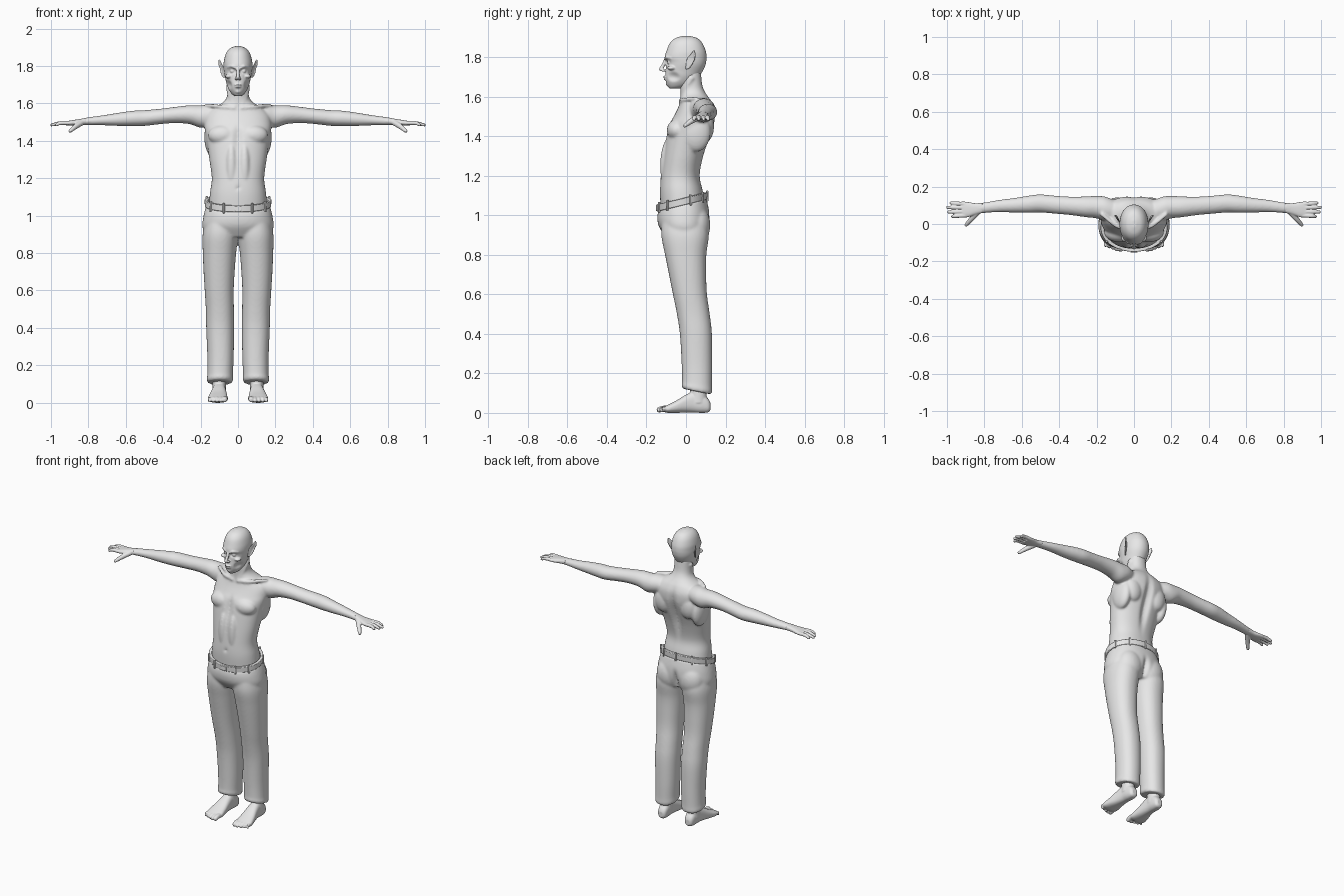
import bpy, bmesh, math
from mathutils import Vector, Matrix

cube = bpy.data.objects.get("Cube")
if cube:
    bpy.data.objects.remove(cube, do_unlink=True)

grey = bpy.data.materials.new("light_grey")
grey.use_nodes = True
grey.diffuse_color = (0.8, 0.8, 0.8, 1)
grey.node_tree.nodes["Principled BSDF"].inputs["Base Color"].default_value = (0.8, 0.8, 0.8, 1)


def spline(a, b, c, d, t):
    return 0.5 * (2 * b + (c - a) * t + (2 * a - 5 * b + 4 * c - d) * t * t
                  + (3 * b - a - 3 * c + d) * t ** 3)


def loft(bm, rings, power=2.0, segs=48, steps=5):
    """Smooth capped skin over rings given as (centre, axis_u, axis_v)."""
    full = []
    last = len(rings) - 1
    for i in range(last):
        near = [rings[max(0, min(last, i + k))] for k in (-1, 0, 1, 2)]
        for s in range(steps):
            full.append([spline(*[r[j] for r in near], s / steps) for j in range(3)])
    full.append(rings[-1])
    loops = []
    for c, u, v in full:
        loop = []
        for k in range(segs):
            a = math.tau * k / segs
            p = [math.copysign(abs(f) ** (2 / power), f) for f in (math.cos(a), math.sin(a))]
            loop.append(bm.verts.new(c + u * p[0] + v * p[1]))
        loops.append(loop)
    for lo, hi in zip(loops, loops[1:]):
        for k in range(segs):
            n = (k + 1) % segs
            bm.faces.new((lo[k], lo[n], hi[n], hi[k]))
    bm.faces.new(loops[0])
    bm.faces.new(loops[-1])


def flat_ring(z, x0, x1, y0, y1, tilt=0.0):
    mid, half = (y0 + y1) / 2, (y1 - y0) / 2
    return (Vector(((x0 + x1) / 2, mid, z)), Vector(((x1 - x0) / 2, 0, 0)),
            Vector((0, half, half * tilt)))


def tube(bm, points, radii, squash=1.0, segs=16):
    """Round limb through points; squash thins it along its second axis."""
    pts = [Vector(p) for p in points]
    d = (pts[-1] - pts[0]).normalized()
    side = Vector((0, 1, 0)) if abs(d.y) < 0.7 else Vector((1, 0, 0))
    u = (side - d * side.dot(d)).normalized()
    v = d.cross(u) * squash
    rings = [(p, u * r, v * r) for p, r in zip(pts, radii)]
    rings.append((pts[-1] + d * radii[-1] * 0.7, u * radii[-1] * 0.5, v * radii[-1] * 0.5))
    loft(bm, rings, segs=segs)


def blob(bm, centre, size):
    m = Matrix.Translation(centre) @ Matrix.Diagonal((*size, 1))
    bmesh.ops.create_uvsphere(bm, u_segments=24, v_segments=16, radius=1, matrix=m)


def dent(bm, centre, size, push):
    for v in bm.verts:
        d = sum(((v.co[i] - centre[i]) / size[i]) ** 2 for i in range(3))
        if d < 1:
            v.co += Vector(push) * (1 - d) ** 2


def mirror(bm):
    got = bmesh.ops.duplicate(bm, geom=bm.verts[:] + bm.edges[:] + bm.faces[:])
    for e in got["geom"]:
        if isinstance(e, bmesh.types.BMVert):
            e.co.x = -e.co.x


def finish(bm, name, voxel=0.0, relax=5):
    bmesh.ops.recalc_face_normals(bm, faces=bm.faces[:])
    me = bpy.data.meshes.new(name)
    bm.to_mesh(me)
    bm.free()
    me.materials.append(grey)
    ob = bpy.data.objects.new(name, me)
    bpy.context.collection.objects.link(ob)
    if voxel:
        fuse = ob.modifiers.new("fuse", "REMESH")
        fuse.mode, fuse.voxel_size, fuse.use_smooth_shade = "VOXEL", voxel, True
        soft = ob.modifiers.new("soften", "SMOOTH")
        soft.factor, soft.iterations = 0.5, relax
    return ob


# Torso, neck and arms fused into one skin
bm = bmesh.new()
arm = [(.08, .06, 1.535, .055, .045), (.15, .08, 1.535, .065, .058), (.2, .09, 1.53, .06, .06),
       (.26, .092, 1.54, .055, .05), (.34, .097, 1.538, .049, .043), (.42, .103, 1.53, .048, .041),
       (.5, .11, 1.522, .048, .042), (.56, .106, 1.52, .046, .041), (.64, .1, 1.515, .039, .035),
       (.72, .096, 1.51, .033, .027), (.8, .087, 1.505, .028, .021), (.85, .08, 1.5, .027, .016)]
loft(bm, [(Vector(a[:3]), Vector((0, a[3], 0)), Vector((0, 0, a[4]))) for a in arm])
blob(bm, (.08, -.045, 1.43), (.08, .052, .055))
blob(bm, (.09, .1, 1.45), (.06, .042, .08))
blob(bm, (.14, .05, 1.42), (.04, .075, .1))
blob(bm, (.035, -.085, 1.25), (.035, .046, .14))
tube(bm, [(.015, -.028, 1.575), (.09, -.012, 1.583), (.17, .05, 1.59)], [.011, .011, .01])
tube(bm, [(.054, .03, 1.7), (.04, 0, 1.64), (.014, -.025, 1.575)], [.013, .014, .01])
mirror(bm)
core = [(.98, .15, -.125, .1), (1.04, .155, -.128, .098), (1.12, .15, -.132, .085),
        (1.2, .14, -.127, .07), (1.3, .153, -.115, .09), (1.4, .168, -.1, .125),
        (1.46, .178, -.085, .143), (1.5, .178, -.062, .148), (1.54, .168, -.042, .145),
        (1.575, .135, -.03, .13), (1.6, .088, -.028, .112), (1.625, .064, -.028, .095),
        (1.66, .056, -.03, .082), (1.73, .054, -.03, .075)]
loft(bm, [flat_ring(z, -w, w, f, b) for z, w, f, b in core], power=2.2, segs=80, steps=6)
dent(bm, (0, .13, 1.36), (.04, .1, .26), (0, -.025, 0))
dent(bm, (0, -.1, 1.42), (.03, .06, .12), (0, .014, 0))
dent(bm, (0, -.13, 1.15), (.012, .03, .012), (0, .012, 0))
finish(bm, "torso_and_arms", .006, 9)

# Head with sunken eyes, ridged brow and narrow jaw
bm = bmesh.new()
skull = [(1.64, .016, -.083, -.03), (1.65, .032, -.09, 0), (1.67, .047, -.1, .04),
         (1.7, .06, -.105, .066), (1.73, .067, -.102, .085), (1.755, .073, -.1, .097),
         (1.775, .076, -.1, .102), (1.798, .077, -.108, .104), (1.83, .075, -.099, .1),
         (1.87, .063, -.082, .083), (1.895, .042, -.055, .058), (1.907, .012, -.018, .02)]
loft(bm, [flat_ring(z, -w, w, f, b) for z, w, f, b in skull], power=2.1, segs=80, steps=8)
for s in (1, -1):
    dent(bm, (s * .03, -.1, 1.772), (.024, .05, .018), (0, .024, 0))
    dent(bm, (s * .054, -.07, 1.7), (.03, .05, .03), (-s * .01, .008, 0))
for s in (1, -1):
    blob(bm, (s * .03, -.082, 1.773), (.013, .013, .011))
    blob(bm, (s * .05, -.073, 1.745), (.019, .022, .011))
    blob(bm, (s * .009, -.115, 1.732), (.009, .011, .007))
    tube(bm, [(s * .01, -.104, 1.79), (s * .032, -.098, 1.799), (s * .056, -.075, 1.794)],
         [.007, .008, .005])
tube(bm, [(0, -.102, 1.79), (0, -.115, 1.76), (0, -.127, 1.737)], [.008, .009, .01])
blob(bm, (0, -.1, 1.7), (.021, .016, .005))
blob(bm, (0, -.098, 1.688), (.018, .016, .006))
blob(bm, (0, -.082, 1.665), (.02, .02, .014))
finish(bm, "head", .004, 4)

# Pointed ears with a raised rim
for side, s in (("left", 1), ("right", -1)):
    bm = bmesh.new()
    bowl = [(.072, .004, 1.738, .007), (.078, .012, 1.762, .015), (.084, .022, 1.79, .019),
            (.092, .033, 1.812, .012), (.1, .04, 1.833, .003)]
    loft(bm, [(Vector((s * x, y, z)), Vector((s * .005, r * .3, 0)), Vector((s * r * .4, r, 0)))
              for x, y, z, r in bowl], segs=24)
    tube(bm, [(s * x, y + r * .95, z) for x, y, z, r in [(.077, .006, 1.74, .006)]
              + [(x + .009, y, z, r) for x, y, z, r in bowl[1:4]] + bowl[4:]],
         [.004, .005, .005, .005, .003])
    finish(bm, side + "_ear", .0028, 3)

# Hands
finger_tips = [(.04, .972), (.064, .992), (.089, .998), (.112, .98)]
for side, s in (("left", 1), ("right", -1)):
    bm = bmesh.new()
    palm = [(.81, .086, 1.505, .027, .018), (.85, .08, 1.5, .031, .016),
            (.89, .077, 1.496, .041, .014), (.92, .077, 1.494, .043, .011)]
    loft(bm, [(Vector((s * x, y, z)), Vector((0, h, 0)), Vector((0, 0, t)))
              for x, y, z, h, t in palm], power=2.5)
    for y, tip in finger_tips:
        root = .077 + (y - .077) * .85
        tube(bm, [(s * .9, root, 1.495), (s * .95, (root + y) / 2, 1.495), (s * tip, y, 1.485)],
             [.011, .0105, .008])
    tube(bm, [(s * .835, .066, 1.498), (s * .868, .028, 1.477), (s * .898, -.006, 1.452)],
         [.016, .014, .009])
    finish(bm, side + "_hand", .0035, 3)

# Bare feet
for side, s in (("left", 1), ("right", -1)):
    bm = bmesh.new()
    sole = [(.124, .098, .016, .015, .05), (.112, .098, .028, .003, .072), (.08, .099, .034, 0, .1),
            (.04, .1, .035, .002, .108), (0, .102, .04, .002, .092), (-.05, .106, .049, 0, .062),
            (-.09, .108, .054, 0, .042), (-.115, .108, .045, .006, .03)]
    loft(bm, [(Vector((s * x, y, (lo + hi) / 2)), Vector((h, 0, 0)), Vector((0, 0, (hi - lo) / 2)))
              for y, x, h, lo, hi in sole], power=2.5)
    tube(bm, [(s * .1, .062, .05), (s * .1, .062, .11), (s * .098, .06, .2)], [.044, .042, .042], .85, 32)
    for i in range(5):
        x = .07 + .0205 * i
        r = .0145 if i == 0 else .0115 - .0006 * i
        tip = -.138 + .007 * max(0, i - 1)
        tube(bm, [(s * x, -.085, .022), (s * x, -.115, .022), (s * (x + .001), tip, r + .001)],
             [r, r, r * .95])
    finish(bm, side + "_foot", .004, 3)

# Trousers: two legs fused to the seat
bm = bmesh.new()
leg = [(.99, .005, .17, -.12, .1), (.9, .0, .189, -.125, .115), (.8, .01, .188, -.106, .103),
       (.7, .018, .184, -.086, .102), (.6, .023, .178, -.066, .106), (.5, .022, .172, -.046, .12),
       (.4, .021, .17, -.031, .131), (.25, .023, .164, -.022, .133)]
hem = [(.15, .027, .164, -.02, .132, -.1), (.125, .026, .167, -.023, .133, -.2),
       (.108, .032, .163, -.017, .127, -.2)]
loft(bm, [flat_ring(*r) for r in leg + hem], power=2.2)
blob(bm, (.08, .055, .95), (.085, .068, .1))
mirror(bm)
seat = [(1.055, .17, -.14, .103, .25), (1.0, .184, -.145, .118, .1),
        (.94, .19, -.136, .117, 0), (.885, .17, -.1, .09, 0)]
loft(bm, [flat_ring(z, -w, w, f, b, t) for z, w, f, b, t in seat], power=2.2, segs=64)
dent(bm, (0, .13, .93), (.03, .08, .1), (0, -.03, 0))
finish(bm, "trousers", .007, 8)


# Belt slung lower at the front
def belt_point(a, out=0.0, up=0.0):
    return Vector(((.172 + out) * math.cos(a), -.02 + (.122 + out) * math.sin(a),
                   1.067 + .03 * math.sin(a) + up))


bm = bmesh.new()
count = 72
section = [(-.012, -.018), (.005, -.018), (.007, .018), (-.012, .018)]
loops = [[bm.verts.new(belt_point(math.tau * k / count, o, u)) for o, u in section]
         for k in range(count)]
for k in range(count):
    here, there = loops[k], loops[(k + 1) % count]
    for j in range(4):
        n = (j + 1) % 4
        bm.faces.new((here[j], there[j], there[n], here[n]))
belt = finish(bm, "belt")

# Belt loops and a plain front clasp
bm = bmesh.new()


def plate(a, size):
    m = Matrix.Translation(belt_point(a, .006)) @ Matrix.Rotation(a, 4, "Z")
    bmesh.ops.create_cube(bm, size=1, matrix=m @ Matrix.Diagonal((*size, 1)))


for angle in (20, 55, 90, 125, 160, 215, 245, 295, 325):
    plate(math.radians(angle), (.012, .011, .054))
plate(-math.pi / 2, (.009, .04, .03))
fittings = finish(bm, "belt_loops")

for ob in (belt, fittings):
    bevel = ob.modifiers.new("rounded", "BEVEL")
    bevel.width, bevel.segments = .003, 2
    bpy.ops.object.select_all(action="DESELECT")
    ob.select_set(True)
    bpy.context.view_layer.objects.active = ob
    bpy.ops.object.shade_smooth_by_angle()
